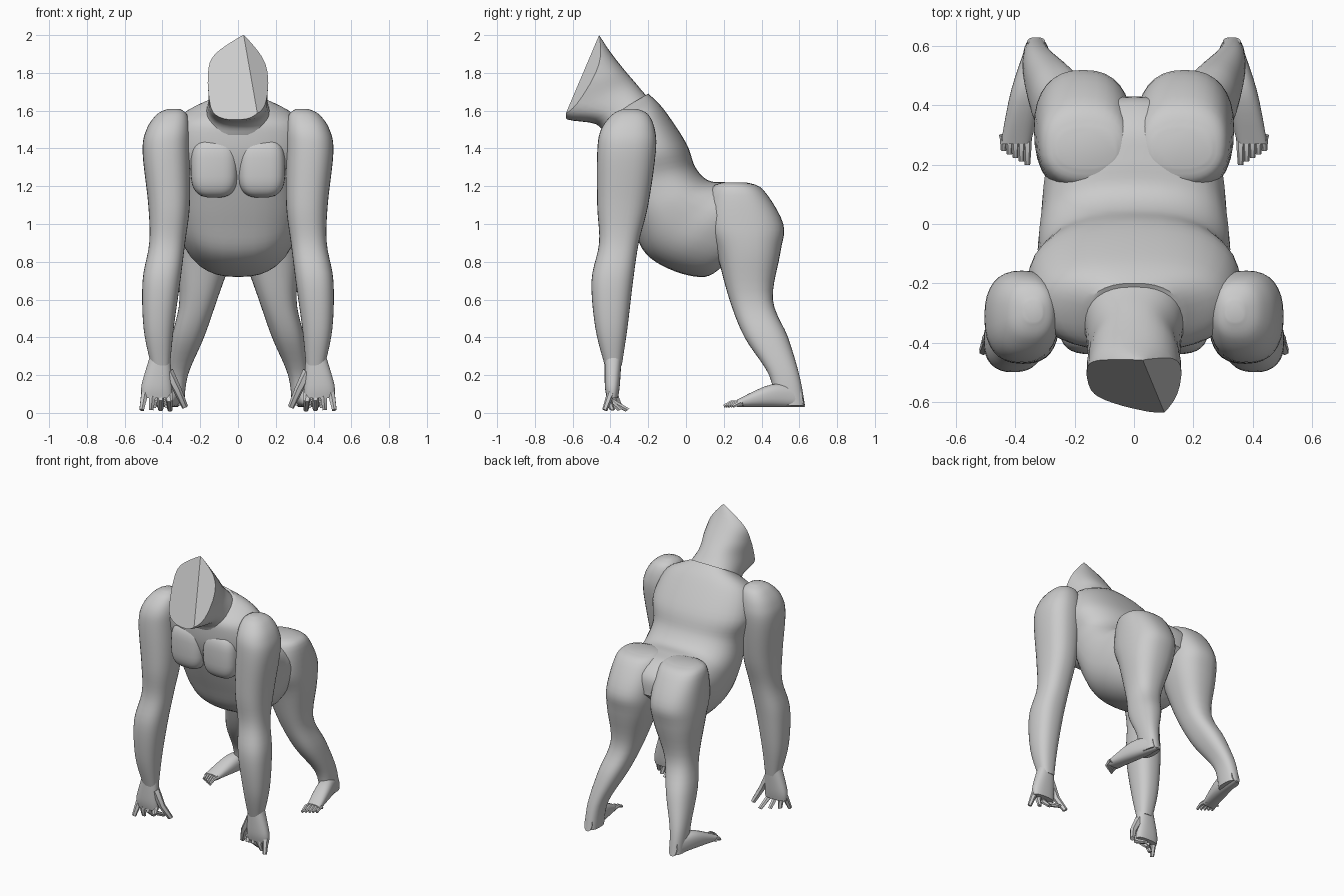
import bpy, bmesh, math
from mathutils import Vector, geometry

if "Cube" in bpy.data.objects:
    bpy.data.objects.remove(bpy.data.objects["Cube"])

COLOUR = (.6, .6, .6, 1)
grey = bpy.data.materials.new("matte_grey")
grey.use_nodes = True
grey.diffuse_color = COLOUR
grey.node_tree.nodes["Principled BSDF"].inputs["Base Color"].default_value = COLOUR


def finish(name, bm):
    """Turn a bmesh into a shaded, coloured object."""
    bmesh.ops.recalc_face_normals(bm, faces=bm.faces)
    mesh = bpy.data.meshes.new(name)
    bm.to_mesh(mesh)
    bm.free()
    mesh.materials.append(grey)
    part = bpy.data.objects.new(name, mesh)
    bpy.context.collection.objects.link(part)
    bpy.ops.object.select_all(action="DESELECT")
    part.select_set(True)
    bpy.context.view_layer.objects.active = part
    bpy.ops.object.shade_smooth_by_angle(angle=math.radians(40))


def skin(name, rings, cuts=()):
    """Join closed rings into a capped surface, sliced by planes facing forward."""
    bm = bmesh.new()
    loops = [[bm.verts.new(point) for point in ring] for ring in rings]
    for low, high in zip(loops, loops[1:]):
        for k in range(len(low)):
            bm.faces.new((low[k - 1], low[k], high[k], high[k - 1]))
    bm.faces.new(loops[0])
    bm.faces.new(loops[-1])
    for corners in cuts:
        normal = geometry.normal([Vector(corner) for corner in corners])
        if normal.y > 0:
            normal.negate()
        bmesh.ops.bisect_plane(bm, geom=bm.verts[:] + bm.edges[:] + bm.faces[:],
                               plane_co=corners[0], plane_no=normal, clear_outer=True)
        bmesh.ops.holes_fill(bm, edges=bm.edges)
    finish(name, bm)


def smooth_rows(rows, steps=5):
    """Interpolate rows of numbers along a smooth curve."""
    rows = [Vector(row) for row in rows]
    rows = [rows[0]] + rows + [rows[-1]]
    for before, start, end, after in zip(rows, rows[1:], rows[2:], rows[3:]):
        leave, arrive = (end - before) / 2, (after - start) / 2
        for step in range(steps):
            t = step / steps
            ease = t * t * (3 - 2 * t)
            yield (start.lerp(end, ease) + leave * t * (1 - t) ** 2
                   - arrive * t * t * (1 - t))
    yield rows[-1]


def rounded(value, power=.83):
    return math.copysign(abs(value) ** power, value)


def loft(name, rows, side=1, sides=32, cuts=()):
    """Skin ovals: centre x, front y, front z, back y, back z, half width."""
    rings = []
    for x, front_y, front_z, back_y, back_z, half in smooth_rows(rows):
        front, back = Vector((0, front_y, front_z)), Vector((0, back_y, back_z))
        ring = []
        for k in range(sides):
            angle = math.tau * k / sides
            point = front.lerp(back, (1 - rounded(math.cos(angle))) / 2)
            point.x = side * (x + half * rounded(math.sin(angle)))
            ring.append(point)
        rings.append(ring)
    skin(name, rings, cuts)


def limb(name, rows, side):
    """Loft level ovals: z, centre x, front y, back y, half width."""
    loft(name, [(x, front, z, back, z, half) for z, x, front, back, half in rows], side)


def cushion(name, centre, radii, side):
    """Boxy ellipsoid."""
    bm = bmesh.new()
    bmesh.ops.create_uvsphere(bm, u_segments=32, v_segments=20, radius=1)
    for v in bm.verts:
        v.co = [c + rounded(n, .65) * r for c, n, r in zip(centre, v.co, radii)]
        v.co.x *= side
    finish(name, bm)


def digit(name, path, radius, side, sides=6):
    """Tapered finger or toe along a bent path."""
    points = [Vector((side * x, y, z)) for x, y, z in path]
    turn = (points[-1] - points[0]).to_track_quat("Z", "Y")
    rings = []
    for i, point in enumerate(points):
        rings.append([])
        for k in range(sides):
            angle = math.tau * k / sides
            offset = Vector((math.cos(angle), math.sin(angle), 0)) * radius * (1 - i / 5)
            rings[-1].append(point + turn @ offset)
    skin(name, rings)


# Head: smooth neck and crest, sliced off by two slanted planes in front
crown, chin = (.03, -.46, 2), (.1, -.63, 1.6)
loft("head", [
    (0, -.43, 1.47, -.1, 1.57, .2),
    (0, -.48, 1.53, -.21, 1.68, .165),
    (0, -.67, 1.57, -.27, 1.75, .155),
    (0, -.7, 1.72, -.33, 1.82, .16),
    (0, -.7, 1.86, -.4, 1.91, .14),
    (.03, -.55, 2.01, -.46, 2, .02)],
    cuts=[(crown, chin, (-.14, -.57, 1.6)), (crown, chin, (.15, -.5, 1.77))])

# Torso: shoulders, chest, belly and rump
loft("torso", [
    (0, -.42, 1.56, -.2, 1.69, .16),
    (0, -.43, 1.5, -.12, 1.61, .31),
    (0, -.42, 1.36, 0, 1.43, .36),
    (0, -.37, 1.2, .05, 1.3, .32),
    (0, -.29, 1, .12, 1.23, .325),
    (0, -.21, .84, .22, 1.22, .315),
    (0, -.06, .75, .33, 1.2, .3),
    (0, .1, .72, .42, 1.12, .24),
    (0, .2, .78, .43, 1, .14)])

leg = [
    (1.22, .16, .19, .32, .1),
    (1.18, .165, .13, .41, .15),
    (1, .17, .1, .515, .165),
    (.85, .18, .16, .5, .155),
    (.6, .21, .23, .46, .1),
    (.4, .265, .31, .54, .085),
    (.2, .32, .44, .6, .055),
    (.04, .33, .47, .63, .045)]
foot = [
    (.33, .6, .14, .63, .03, .03),
    (.36, .45, .15, .45, .03, .055),
    (.4, .27, .07, .27, .03, .05)]
arm = [
    (1.61, .34, -.33, -.26, .03),
    (1.58, .35, -.39, -.2, .08),
    (1.5, .37, -.45, -.165, .115),
    (1.38, .38, -.47, -.16, .125),
    (1.1, .365, -.47, -.2, .11),
    (.9, .375, -.46, -.25, .095),
    (.7, .405, -.5, -.28, .1),
    (.45, .42, -.48, -.31, .08),
    (.25, .41, -.43, -.34, .05)]
hand = [
    (.32, .41, -.43, -.34, .05),
    (.15, .43, -.43, -.35, .08),
    (.08, .43, -.42, -.36, .08)]

for side, word in ((1, "left"), (-1, "right")):
    limb(word + "_leg", leg, side)
    loft(word + "_foot", foot, side)
    limb(word + "_arm", arm, side)
    limb(word + "_hand", hand, side)
    cushion(word + "_pectoral", (.125, -.34, 1.3), (.125, .1, .16), side)
    # Toes: the outer ones are set further back
    for i in range(5):
        x, tip = .36 + i * .02, .2 + i * .012
        digit(f"{word}_toe_{i}", [(x, .3, .05), (x, tip + .04, .055), (x, tip, .035)], .016, side)
    # Fingers fan outwards from the knuckles
    for i in range(4):
        x, tip = .37 + i * .04, .36 + i * .05
        digit(f"{word}_finger_{i}", [(x, -.39, .12), ((x + tip) / 2, -.41, .07),
                                     (tip, -.31 - i * .04, .015)], .023, side)
    digit(word + "_thumb", [(.37, -.39, .22), (.32, -.39, .12), (.28, -.35, .03)], .028, side)
